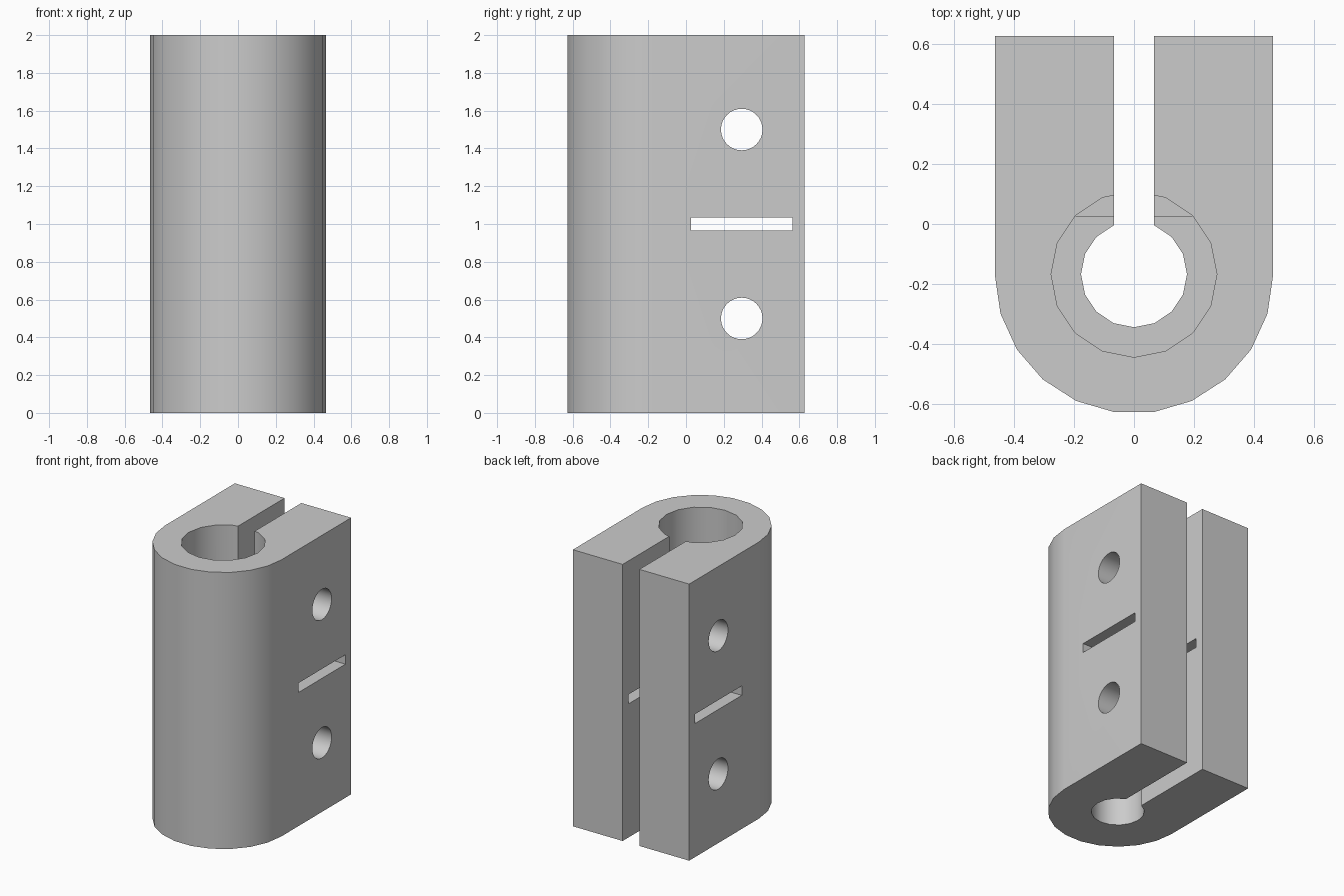
import bpy, bmesh
from math import sin, cos, pi, radians
from mathutils import Matrix, Vector

cube = bpy.data.objects.get("Cube")
if cube:
    bpy.data.objects.remove(cube, do_unlink=True)

HALF_W, HALF_D, HEIGHT = 0.465, 0.628, 2.0
BORE_Y = -0.168      # axis of the rod bore
BOLT_Y = 0.295       # axis of the bolt holes

grey = bpy.data.materials.new("plain grey")
grey.use_nodes = True
grey.diffuse_color = (0.6, 0.6, 0.6, 1)
grey.node_tree.nodes["Principled BSDF"].inputs["Base Color"].default_value = (0.6, 0.6, 0.6, 1)


def prism(name, outline, start, end, matrix=Matrix()):
    """Extrude a flat outline along its local z axis."""
    bm = bmesh.new()
    face = bm.faces.new([bm.verts.new((x, y, start)) for x, y in outline])
    new = bmesh.ops.extrude_face_region(bm, geom=[face])["geom"]
    bmesh.ops.translate(bm, vec=Vector((0, 0, end - start)),
                        verts=[v for v in new if isinstance(v, bmesh.types.BMVert)])
    bmesh.ops.transform(bm, matrix=matrix, verts=bm.verts)
    bmesh.ops.recalc_face_normals(bm, faces=bm.faces)
    mesh = bpy.data.meshes.new(name)
    bm.to_mesh(mesh)
    bm.free()
    mesh.materials.append(grey)
    obj = bpy.data.objects.new(name, mesh)
    bpy.context.collection.objects.link(obj)
    return obj


def circle(radius, sides, cx=0, cy=0):
    return [(cx + radius * cos(2 * pi * i / sides), cy + radius * sin(2 * pi * i / sides))
            for i in range(sides)]


def rect(x0, x1, y0, y1):
    return [(x0, y0), (x1, y0), (x1, y1), (x0, y1)]


# Body: rounded front, square back
arc = [(HALF_W * cos(pi + pi * i / 11), BORE_Y + HALF_W * sin(pi + pi * i / 11)) for i in range(12)]
body = prism("clamp_body", arc + [(HALF_W, HALF_D), (-HALF_W, HALF_D)], 0, HEIGHT)

# Stepped bore and the clamping gap
cutters = [
    prism("lower_bore_cutter", circle(0.177, 16, 0, BORE_Y), -0.1, HEIGHT + 0.1),
    prism("upper_bore_cutter", circle(0.277, 16, 0, BORE_Y), HEIGHT / 2, HEIGHT + 0.1),
    prism("gap_cutter", rect(-0.067, 0.067, BORE_Y, HALF_D + 0.1), -0.2, HEIGHT + 0.2),
]

# Cross cuts: two bolt holes and the relief slot, all running along x
sideways = Matrix(((0, 0, 1, 0), (1, 0, 0, 0), (0, 1, 0, 0), (0, 0, 0, 1)))
for z in (0.5, 1.5):
    cutters.append(prism("bolt_hole_cutter", circle(0.11, 32, BOLT_Y, z), -0.6, 0.6, sideways))
cutters.append(prism("relief_slot_cutter",
                     rect(BOLT_Y - 0.268, BOLT_Y + 0.268, 0.966, 1.034), -0.6, 0.6, sideways))

bpy.ops.object.select_all(action="DESELECT")
bpy.context.view_layer.objects.active = body
body.select_set(True)
for cutter in cutters:
    cutter.hide_render = True
    cut = body.modifiers.new(cutter.name, "BOOLEAN")
    cut.operation = "DIFFERENCE"
    cut.solver = "EXACT"
    cut.object = cutter
    bpy.ops.object.modifier_apply(modifier=cut.name)
    bpy.data.objects.remove(cutter, do_unlink=True)

# Smooth the curved walls, keep flats flat
bpy.ops.object.shade_smooth_by_angle(angle=radians(30))
weighted = body.modifiers.new("flat_faces", "WEIGHTED_NORMAL")
weighted.keep_sharp = True
